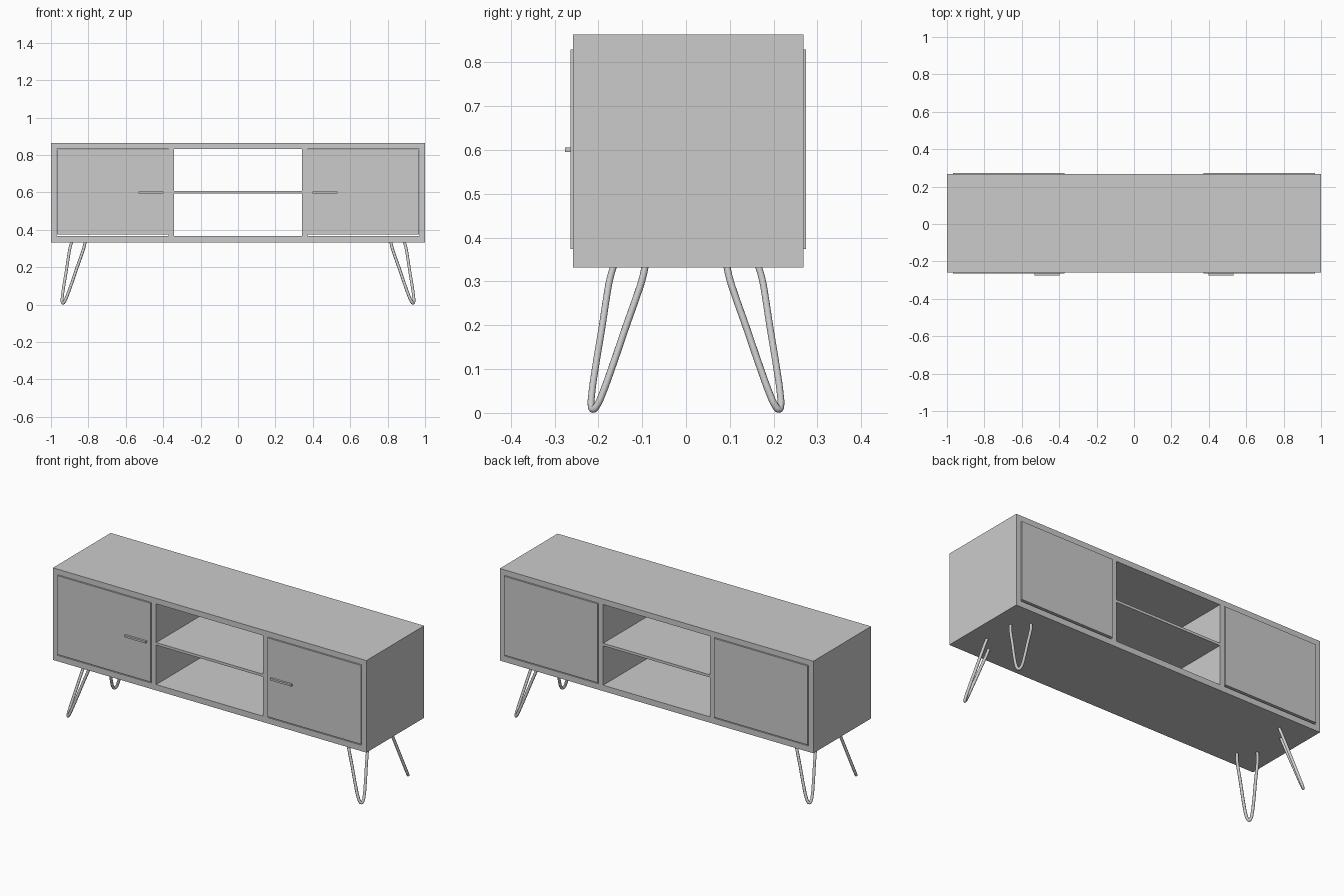
import bpy, bmesh
from mathutils import Vector

if "Cube" in bpy.data.objects:
    bpy.data.objects.remove(bpy.data.objects["Cube"])

grey = bpy.data.materials.new("plain grey")
grey.diffuse_color = (0.6, 0.6, 0.6, 1)
grey.use_nodes = True
grey.node_tree.nodes["Principled BSDF"].inputs["Base Color"].default_value = grey.diffuse_color

Y_FRONT, Y_BACK = -0.258, 0.268   # carcass depth
Z_LOW, Z_HIGH = 0.332, 0.863      # carcass height


def add_mesh(name, bm):
    bmesh.ops.recalc_face_normals(bm, faces=bm.faces)
    me = bpy.data.meshes.new(name)
    bm.to_mesh(me)
    bm.free()
    me.materials.append(grey)
    ob = bpy.data.objects.new(name, me)
    bpy.context.collection.objects.link(ob)
    return ob


def box(name, x, y, z):
    bm = bmesh.new()
    bmesh.ops.create_cube(bm, size=1)
    for v in bm.verts:
        v.co = Vector([(r[0] + r[1]) / 2 + c * (r[1] - r[0])
                       for c, r in zip(v.co, (x, y, z))])
    return add_mesh(name, bm)


# Carcass: a front grid with three openings left out, extruded through the depth
xs = [-1, -0.97, -0.371, -0.341, 0.341, 0.371, 0.97, 1]
zs = [Z_LOW, 0.366, 0.831, Z_HIGH]
bm = bmesh.new()
for i in range(len(xs) - 1):
    for j in range(len(zs) - 1):
        if i % 2 == 1 and j == 1:
            continue
        bm.faces.new([bm.verts.new((xs[a], Y_FRONT, zs[b]))
                      for a, b in ((i, j), (i + 1, j), (i + 1, j + 1), (i, j + 1))])
bmesh.ops.remove_doubles(bm, verts=bm.verts, dist=1e-5)
front = bm.faces[:]
ext = bmesh.ops.extrude_face_region(bm, geom=front, use_keep_orig=True)
for v in (g for g in ext["geom"] if isinstance(g, bmesh.types.BMVert)):
    v.co.y = Y_BACK
add_mesh("carcass", bm)

# Middle shelf
box("shelf", (-0.341, 0.341), (Y_FRONT, Y_BACK), (0.593, 0.608))

# Doors, matching back panels and handles on both sides
for side, s in (("left", -1), ("right", 1)):
    dx = sorted((s * 0.372, s * 0.968))
    box(side + "_door", dx, (-0.264, -0.246), (0.374, 0.829))
    box(side + "_back_panel", dx, (0.256, 0.274), (0.374, 0.829))
    box(side + "_handle", sorted((s * 0.397, s * 0.532)), (-0.276, -0.262), (0.595, 0.606))

# Hairpin legs: U-shaped rods leaning out to each corner
R = 0.008
half = [(0.336, 0.036), (0.305, 0.037), (0.27, 0.0345), (0.2, 0.0275),
        (0.1, 0.0185), (0.04, 0.0115), (0.017, 0.0065)]    # height, half spread
path = [(z, w) for z, w in half] + [(R, 0)] + [(z, -w) for z, w in reversed(half)]
for fy, sy in (("front", -1), ("back", 1)):
    for fx, sx in (("left", -1), ("right", 1)):
        name = f"{fy}_{fx}_leg"
        cu = bpy.data.curves.new(name, "CURVE")
        cu.dimensions = "3D"
        cu.bevel_depth = R
        cu.bevel_resolution = 3
        cu.resolution_u = 5
        sp = cu.splines.new("BEZIER")
        sp.bezier_points.add(len(path) - 1)
        for p, (z, w) in zip(sp.bezier_points, path):
            lean = 0.082 * (0.332 - z) / 0.324
            p.co = (sx * (0.854 + lean + w), sy * (0.13 + lean - w), z)
            p.handle_left_type = p.handle_right_type = "AUTO"
        cu.materials.append(grey)
        ob = bpy.data.objects.new(name, cu)
        bpy.context.collection.objects.link(ob)
        bpy.ops.object.select_all(action="DESELECT")
        ob.select_set(True)
        bpy.context.view_layer.objects.active = ob
        bpy.ops.object.convert(target="MESH")
        bpy.ops.object.shade_smooth()
